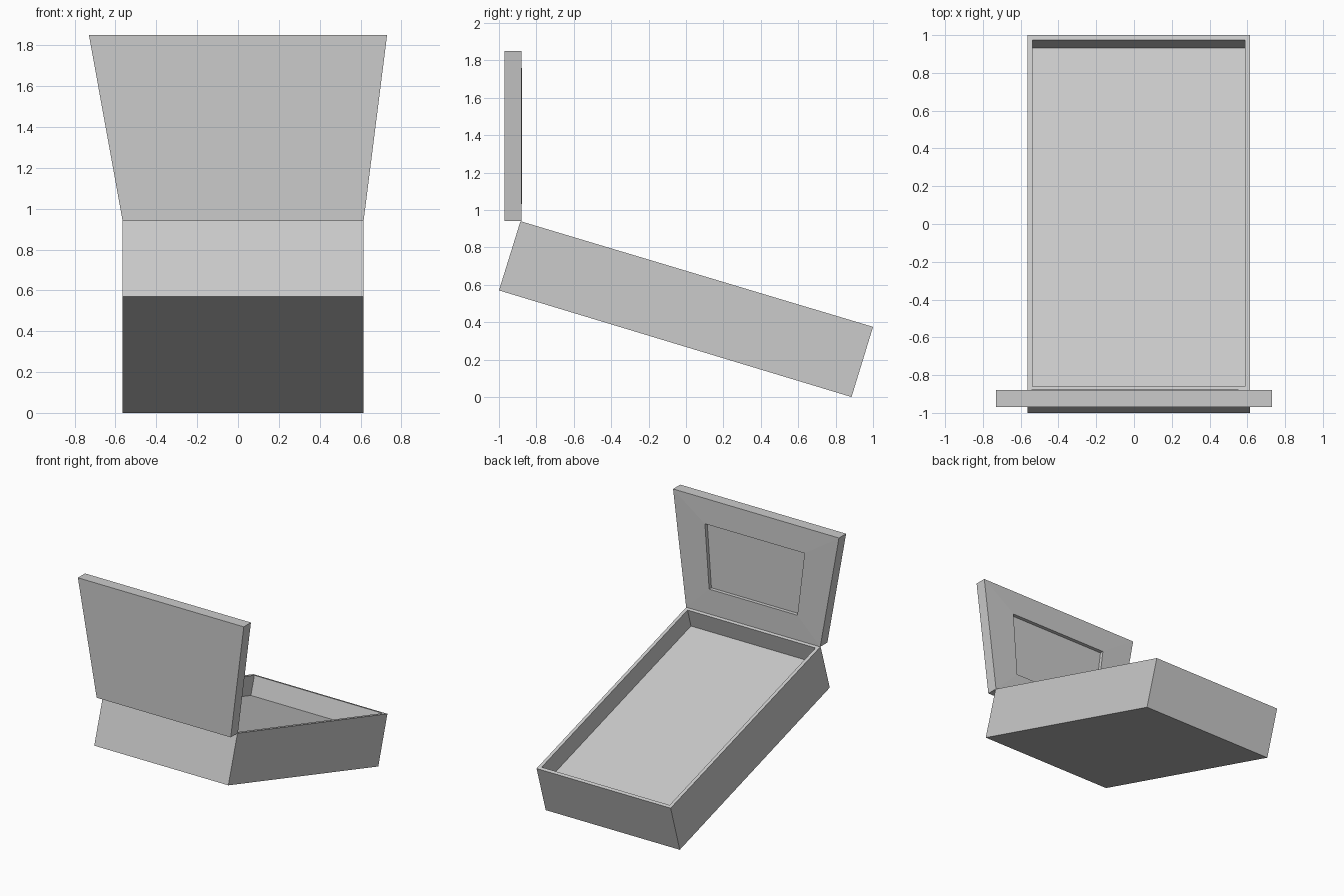
import bpy, bmesh
from mathutils import Vector

if "Cube" in bpy.data.objects:
    bpy.data.objects.remove(bpy.data.objects["Cube"])


def finish(name, bm):
    bmesh.ops.recalc_face_normals(bm, faces=bm.faces[:])
    mesh = bpy.data.meshes.new(name)
    bm.to_mesh(mesh)
    bm.free()
    obj = bpy.data.objects.new(name, mesh)
    bpy.context.collection.objects.link(obj)
    return obj


def bridge(bm, a, b):
    # side quads between two vertex loops
    n = len(a)
    for i in range(n):
        bm.faces.new((a[i], a[(i + 1) % n], b[(i + 1) % n], b[i]))


def loop(bm, pts):
    return [bm.verts.new(p) for p in pts]


# tilted cabinet: side profile extruded along x
bm = bmesh.new()
profile = [(-1.0, 0.57), (0.885, 0.0), (1.0, 0.375), (-0.885, 0.94)]
left = loop(bm, [(-0.565, y, z) for y, z in profile])
right = loop(bm, [(0.615, y, z) for y, z in profile])
bm.faces.new(left)
bm.faces.new(right)
bridge(bm, left, right)
bmesh.ops.recalc_face_normals(bm, faces=bm.faces[:])

# sunken playing surface inside a thin rim
top = max(bm.faces, key=lambda f: f.normal.z)
normal = top.normal.copy()
bmesh.ops.inset_region(bm, faces=[top], thickness=0.038)
floor = bmesh.ops.extrude_discrete_faces(bm, faces=[top])["faces"][0]
bmesh.ops.translate(bm, verts=floor.verts[:], vec=-normal * 0.15)
finish("cabinet", bm)

# flared upright board with a recessed panel on its +y face
bm = bmesh.new()
outer = [(-0.565, 0.94), (0.615, 0.94), (0.73, 1.85), (-0.73, 1.85)]
inner = [(-0.367, 1.14), (0.41, 1.14), (0.447, 1.65), (-0.43, 1.65)]
levels = [(outer, -0.97), (outer, -0.88), (inner, -0.876), (inner, -0.905)]
loops = [loop(bm, [(x, y, z) for x, z in pts]) for pts, y in levels]
bm.faces.new(loops[0])
for a, b in zip(loops, loops[1:]):
    bridge(bm, a, b)
bm.faces.new(loops[-1])
finish("back_board", bm)
